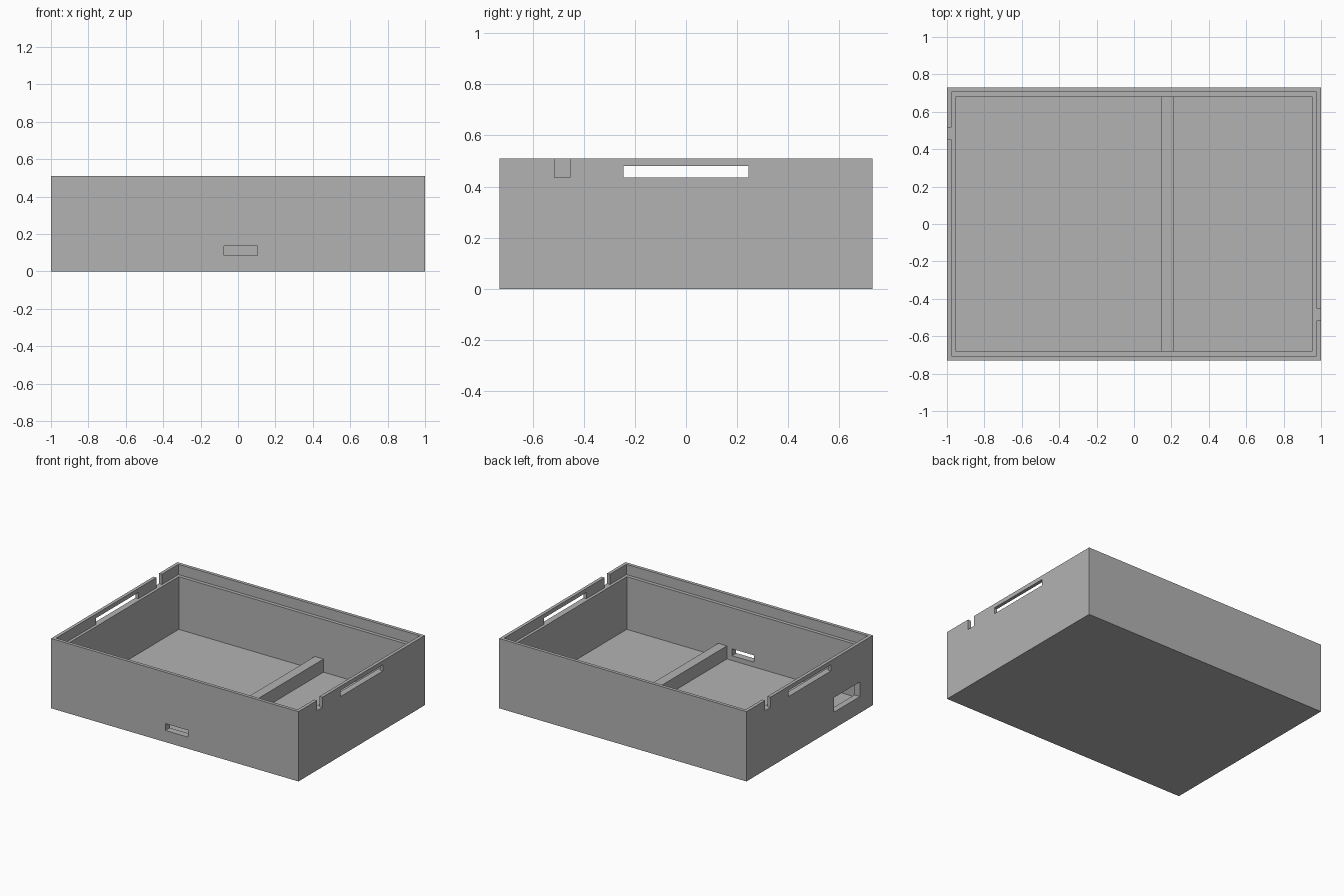
import bpy
import bmesh
from mathutils import Vector

old = bpy.data.objects.get("Cube")
if old:
    bpy.data.objects.remove(old, do_unlink=True)

grey = bpy.data.materials.new("plain grey")
grey.use_nodes = True
colour = (0.45, 0.45, 0.45, 1)
grey.diffuse_color = colour
grey.node_tree.nodes["Principled BSDF"].inputs["Base Color"].default_value = colour


def box(name, x, y, z):
    """Box spanning the given (low, high) ranges."""
    bm = bmesh.new()
    bmesh.ops.create_cube(bm, size=1)
    for v in bm.verts:
        v.co = Vector([r[0] if c < 0 else r[1] for c, r in zip(v.co, (x, y, z))])
    mesh = bpy.data.meshes.new(name)
    bm.to_mesh(mesh)
    bm.free()
    mesh.materials.append(grey)
    obj = bpy.data.objects.new(name, mesh)
    bpy.context.collection.objects.link(obj)
    return obj


def cut(target, x, y, z):
    """Subtract a box from the target and bake the result."""
    cutter = box("cutter", x, y, z)
    cutter.hide_render = True
    mod = target.modifiers.new("cut", "BOOLEAN")
    mod.operation = "DIFFERENCE"
    mod.solver = "EXACT"
    mod.object = cutter
    bpy.context.view_layer.update()
    graph = bpy.context.evaluated_depsgraph_get()
    mesh = bpy.data.meshes.new_from_object(target.evaluated_get(graph))
    target.modifiers.clear()
    target.data = mesh
    bpy.data.objects.remove(cutter, do_unlink=True)


L, W, H = 1.0, 0.73, 0.51
LEDGE, FLOOR = 0.435, 0.05

# Open tray with a stepped rim for a lid
tray = box("tray", (-L, L), (-W, W), (0, H))
cut(tray, (-0.955, 0.955), (-0.68, 0.68), (FLOOR, H + 0.1))
cut(tray, (-0.976, 0.976), (-0.706, 0.706), (LEDGE, H + 0.1))

# Long grip slot and small rim notch on each end, turned half round
for s in (-1, 1):
    x = sorted((s * 0.965, s * 1.1))
    cut(tray, x, (-0.245, 0.245), (LEDGE, 0.48))
    cut(tray, x, sorted((-s * 0.515, -s * 0.453)), (LEDGE, H + 0.1))

# Port openings in the front wall and the right end wall
cut(tray, (-0.075, 0.105), (-0.8, -0.6), (0.085, 0.135))
cut(tray, (-1.1, -0.9), (-0.58, -0.28), (0.12, 0.227))

# Low rib across the floor
box("floor_divider", (0.145, 0.215), (-0.68, 0.68), (FLOOR, 0.146))
